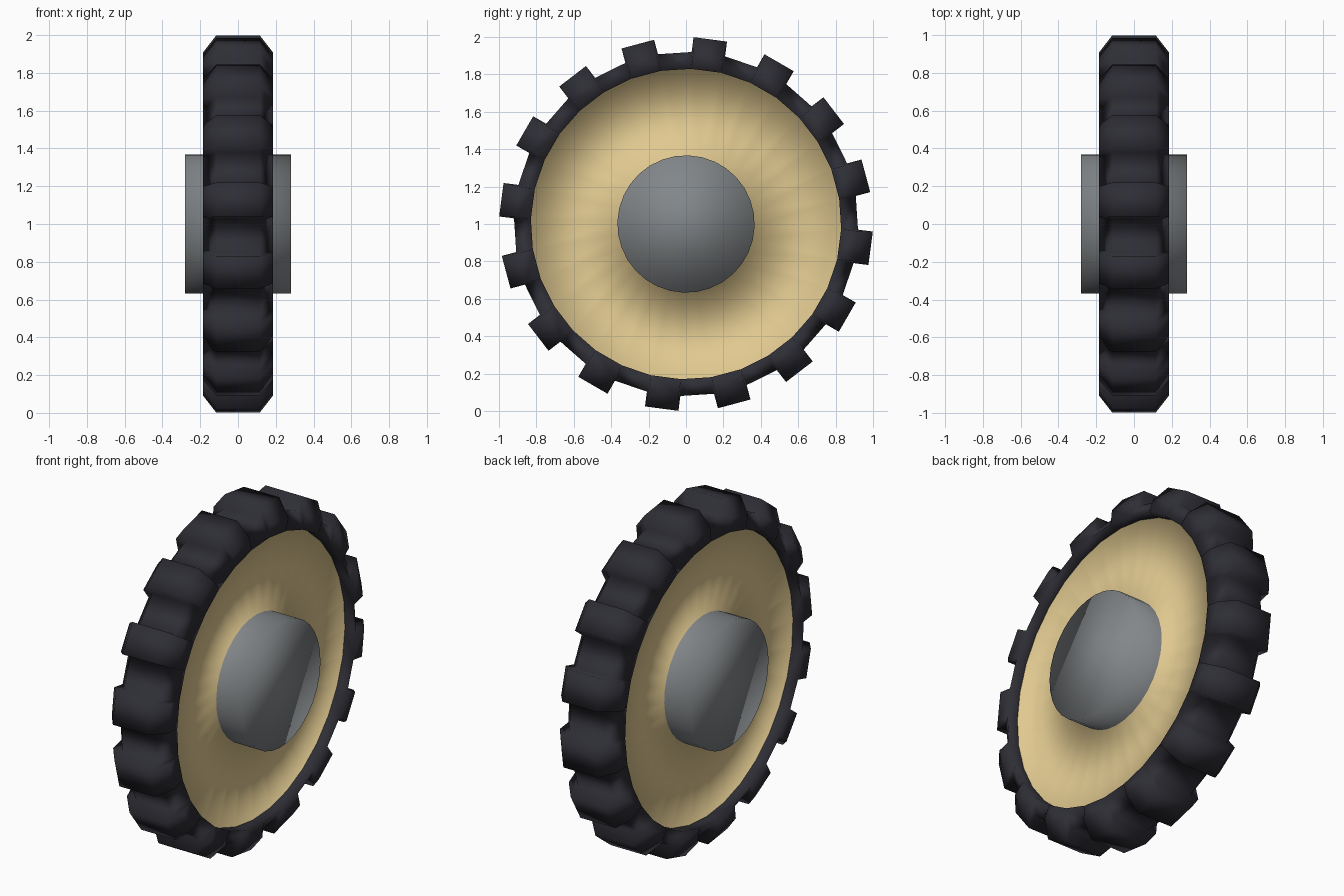
import bpy, bmesh, math

if "Cube" in bpy.data.objects:
    bpy.data.objects.remove(bpy.data.objects["Cube"])

def mat(name, c):
    m = bpy.data.materials.new(name)
    m.diffuse_color = (*c, 1)
    m.use_nodes = True
    m.node_tree.nodes["Principled BSDF"].inputs["Base Color"].default_value = m.diffuse_color
    return m

RUBBER = mat("dark rubber", (0.027, 0.027, 0.036))
TAN = mat("tan rim", (0.75, 0.585, 0.28))
GREY = mat("grey hub", (0.225, 0.24, 0.25))

N = 32                                  # sides of the whole wheel
STEP = 2 * math.pi / N
START = math.radians(15) - STEP / 2     # segment 0 is centred on a lug

def point(i, x, r, lift=0.0, mid=0.0):
    a = START + STEP * i
    return (x, r * math.cos(a) + lift * math.cos(mid), r * math.sin(a) + lift * math.sin(mid))

def finish(name, bm, material):
    bmesh.ops.recalc_face_normals(bm, faces=bm.faces)
    me = bpy.data.meshes.new(name)
    bm.to_mesh(me)
    bm.free()
    me.materials.append(material)
    for p in me.polygons:
        p.use_smooth = True
    ob = bpy.data.objects.new(name, me)
    bpy.context.collection.objects.link(ob)
    ob.location.z = 1

def rings(bm, profile):
    return [[bm.verts.new(point(i, x, r)) for x, r in profile] for i in range(N)]

def bridge(bm, p, q, closed=False):
    n = len(p)
    for j in range(n if closed else n - 1):
        k = (j + 1) % n
        bm.faces.new((p[j], p[k], q[k], q[j]))

def mirrored(half):
    return half + [(-x, r) for x, r in reversed(half)]

# Tyre: chamfered ring with every second segment raised into a tread lug
bm = bmesh.new()
outer = mirrored([(0.185, 0.83), (0.115, 0.92)])
inner = mirrored([(0.115, 0.83), (0.185, 0.83)])
ring = rings(bm, outer)
LIFT = 0.08
for i in range(N):
    p, q = ring[i], ring[(i + 1) % N]
    if i % 2:
        bridge(bm, p, q)
    else:
        mid = START + STEP * (i + 0.5)
        up, uq = ([bm.verts.new(point(k, x, r, LIFT, mid)) for x, r in outer] for k in (i, i + 1))
        bridge(bm, up, uq)
        for low, high in ((p, up), (q, uq)):
            bridge(bm, low, high)
        for e in (0, -1):
            bm.faces.new((p[e], q[e], uq[e], up[e]))
# Inner walls of the tyre down to the rim
for e, s in ((0, 1), (-1, -1)):
    wall = [bm.verts.new(point(i, s * 0.113, 0.83)) for i in range(N)]
    for i in range(N):
        k = (i + 1) % N
        bm.faces.new((ring[i][e], ring[k][e], wall[k], wall[i]))
finish("tyre", bm, RUBBER)

# Rim: flat discs with softened joints against the tyre and hub
for side, s in (("right", 1), ("left", -1)):
    bm = bmesh.new()
    disc = rings(bm, [(s * 0.155, 0.365), (s * 0.115, 0.365), (s * 0.115, 0.831), (s * 0.155, 0.831)])
    for i in range(N):
        bridge(bm, disc[i], disc[(i + 1) % N])
    finish("rim_" + side, bm, TAN)
    # point the disc outwards
    me = bpy.data.objects["rim_" + side].data
    big = max(me.polygons, key=lambda f: f.area)
    if big.normal.x * s < 0:
        me.flip_normals()

# Hub drum
bm = bmesh.new()
drum = rings(bm, [(-0.28, 0.367), (0.28, 0.367)])
for i in range(N):
    bridge(bm, drum[i], drum[(i + 1) % N])
for e in (0, 1):
    bm.faces.new([d[e] for d in drum])
finish("hub", bm, GREY)
